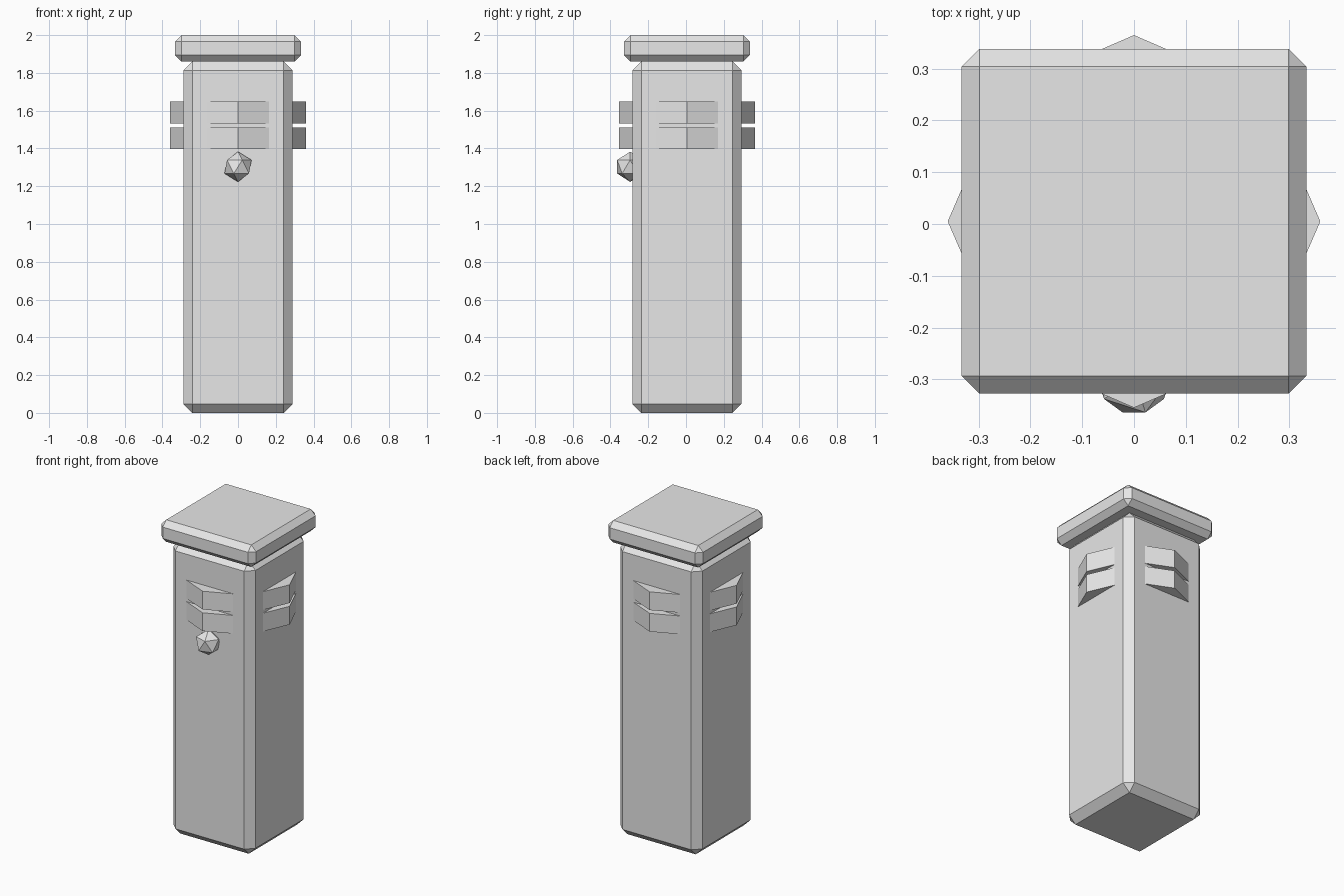
import bpy, bmesh, math
from mathutils import Matrix, Vector

cube = bpy.data.objects.get("Cube")
if cube:
    bpy.data.objects.remove(cube, do_unlink=True)

CENTER_Y = 0.005

grey = bpy.data.materials.new("plain_grey")
grey.use_nodes = True
color = (0.8, 0.8, 0.8, 1.0)
grey.diffuse_color = color
grey.node_tree.nodes["Principled BSDF"].inputs["Base Color"].default_value = color


def add_object(name, bm):
    bmesh.ops.recalc_face_normals(bm, faces=bm.faces)
    mesh = bpy.data.meshes.new(name)
    bm.to_mesh(mesh)
    bm.free()
    mesh.materials.append(grey)
    obj = bpy.data.objects.new(name, mesh)
    bpy.context.collection.objects.link(obj)
    return obj


def chamfered_block(name, width, bottom, top, chamfer):
    bm = bmesh.new()
    bmesh.ops.create_cube(bm, size=1)
    bmesh.ops.scale(bm, vec=(width, width, top - bottom), verts=bm.verts)
    bmesh.ops.translate(bm, vec=(0, CENTER_Y, (top + bottom) / 2), verts=bm.verts)
    obj = add_object(name, bm)
    bevel = obj.modifiers.new("chamfer", 'BEVEL')
    bevel.width = chamfer
    bevel.segments = 1
    return obj


def louvre(name, angle, bottom, height):
    # Wedge whose ridge points outward, turned to one side of the pillar
    profile = [(-0.187, -0.279), (0, -0.36), (0.187, -0.279)]
    bm = bmesh.new()
    face = bm.faces.new([bm.verts.new((x, y, bottom)) for x, y in profile])
    extruded = bmesh.ops.extrude_face_region(bm, geom=[face])["geom"]
    top = [v for v in extruded if isinstance(v, bmesh.types.BMVert)]
    bmesh.ops.translate(bm, vec=(0, 0, height), verts=top)
    turn = Matrix.Translation((0, CENTER_Y, 0)) @ Matrix.Rotation(angle, 4, 'Z')
    bmesh.ops.transform(bm, matrix=turn, verts=bm.verts)
    return add_object(name, bm)


# Pillar and cap
chamfered_block("pillar_body", 0.577, 0, 1.86, 0.047)
chamfered_block("pillar_cap", 0.666, 1.86, 2.0, 0.034)

# Two louvres on each side
for i, side in enumerate(("front", "left", "back", "right")):
    for level, bottom in (("lower", 1.396), ("upper", 1.533)):
        louvre(f"{side}_{level}_louvre", i * math.pi / 2, bottom, 0.116)

# Faceted knob on the front
bm = bmesh.new()
bmesh.ops.create_icosphere(bm, subdivisions=1, radius=0.08)
bmesh.ops.translate(bm, vec=Vector((0, -0.296, 1.303)), verts=bm.verts)
add_object("front_knob", bm)
